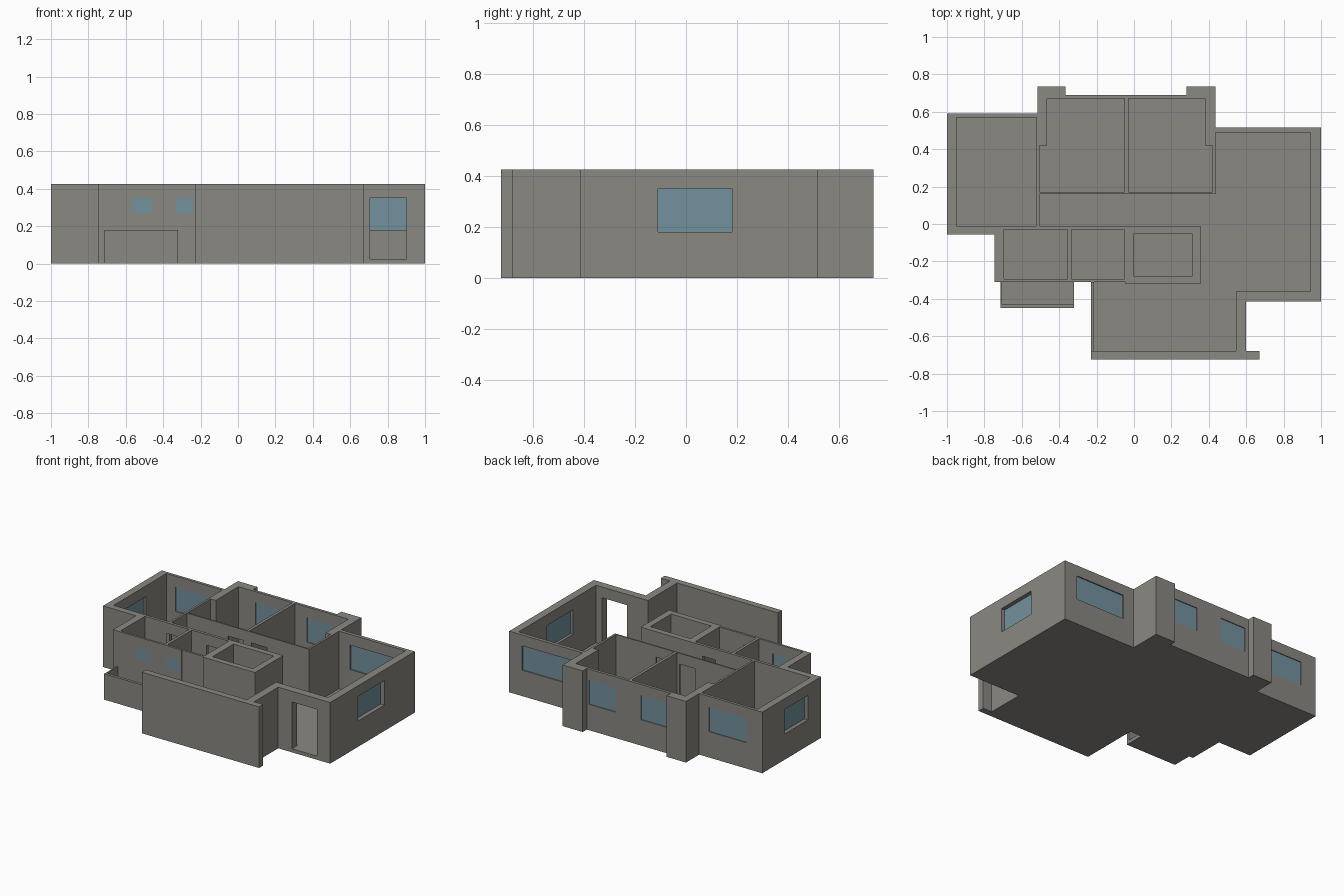
import bpy, bmesh

cube = bpy.data.objects.get("Cube")
if cube:
    bpy.data.objects.remove(cube, do_unlink=True)

TOP, FLOOR, SILL, HEAD = 0.425, 0.025, 0.18, 0.35


def material(name, rgb):
    m = bpy.data.materials.new(name)
    m.use_nodes = True
    m.diffuse_color = (*rgb, 1)
    m.node_tree.nodes["Principled BSDF"].inputs["Base Color"].default_value = (*rgb, 1)
    return m


plaster = material("warm grey plaster", (0.255, 0.246, 0.223))
glass = material("blue glass", (0.17, 0.285, 0.34))


def rect(x0, x1, y0, y1):
    return [(x0, y0), (x1, y0), (x1, y1), (x0, y1)]


def prisms(name, parts, mat):
    """One object made of upright prisms, each given as (outline, bottom, top)."""
    bm = bmesh.new()
    for points, z0, z1 in parts:
        base = bm.faces.new([bm.verts.new((x, y, z0)) for x, y in points])
        new = bmesh.ops.extrude_face_region(bm, geom=[base])["geom"]
        verts = [v for v in new if isinstance(v, bmesh.types.BMVert)]
        bmesh.ops.translate(bm, verts=verts, vec=(0, 0, z1 - z0))
    bmesh.ops.recalc_face_normals(bm, faces=bm.faces)
    mesh = bpy.data.meshes.new(name)
    bm.to_mesh(mesh)
    bm.free()
    mesh.materials.append(mat)
    ob = bpy.data.objects.new(name, mesh)
    bpy.context.collection.objects.link(ob)
    return ob


def cut(target, parts):
    cutter = prisms("cutter", parts, plaster)
    cutter.hide_render = True
    mod = target.modifiers.new("cut", "BOOLEAN")
    mod.operation, mod.solver, mod.object = "DIFFERENCE", "EXACT", cutter
    bpy.context.view_layer.objects.active = target
    bpy.ops.object.modifier_apply(modifier=mod.name)
    bpy.data.objects.remove(cutter, do_unlink=True)


# Solid block with the outer plan of the home
house = prisms("house_walls", [([
    (-1, 0.59), (-0.515, 0.59), (-0.515, 0.735), (-0.365, 0.735), (-0.365, 0.69),
    (0.28, 0.69), (0.28, 0.735), (0.435, 0.735), (0.435, 0.515), (1, 0.515),
    (1, -0.415), (0.6, -0.415), (0.6, -0.68), (0.67, -0.68), (0.67, -0.725),
    (-0.23, -0.725), (-0.23, -0.31), (-0.745, -0.31), (-0.745, -0.055), (-1, -0.055),
], 0, TOP)], plaster)

# Rooms hollowed out from above
side_bedroom = rect(-0.95, -0.52, -0.01, 0.57)
back_bedroom = [(-0.465, 0.67), (-0.05, 0.67), (-0.05, 0.17),
                (-0.505, 0.17), (-0.505, 0.42), (-0.465, 0.42)]
middle_bedroom = [(-0.03, 0.67), (0.38, 0.67), (0.38, 0.42),
                  (0.42, 0.42), (0.42, 0.17), (-0.03, 0.17)]
bathroom = rect(-0.695, -0.355, -0.295, -0.03)
small_bathroom = rect(-0.335, -0.05, -0.295, -0.03)
shaft = rect(0, 0.31, -0.28, -0.05)
living_room = [(0.435, 0.49), (0.945, 0.49), (0.945, -0.36), (0.545, -0.36),
               (0.545, -0.68), (-0.215, -0.68), (-0.215, -0.31), (-0.045, -0.31),
               (-0.045, -0.32), (0.355, -0.32), (0.355, -0.01), (-0.505, -0.01),
               (-0.505, 0.16), (0.435, 0.16)]
cut(house, [(room, FLOOR, TOP + 0.1) for room in (
    side_bedroom, back_bedroom, middle_bedroom, bathroom,
    small_bathroom, shaft, living_room)])

# Windows: name, wall direction, start, end, wall centre, glass position, sill
windows = [
    ("living_back", "x", 0.52, 0.9, 0.503, 0.503, SILL),
    ("middle_bedroom", "x", 0.06, 0.262, 0.68, 0.68, SILL),
    ("back_bedroom", "x", -0.335, -0.138, 0.68, 0.68, SILL),
    ("side_bedroom_back", "x", -0.88, -0.59, 0.58, 0.58, SILL),
    ("living_side", "y", -0.11, 0.18, 0.973, 0.968, SILL),
    ("side_bedroom_side", "y", 0.09, 0.345, -0.975, -0.97, SILL),
    ("bathroom", "x", -0.57, -0.46, -0.303, -0.306, 0.27),
    ("small_bathroom", "x", -0.334, -0.235, -0.303, -0.306, 0.27),
]


def strip(axis, a, b, centre, half):
    if axis == "x":
        return rect(a, b, centre - half, centre + half)
    return rect(centre - half, centre + half, a, b)


openings = [(strip(axis, a, b, wall, 0.04), sill, HEAD)
            for _, axis, a, b, wall, _, sill in windows]

# Doors: wall direction, start, end, wall centre
doors = [
    ("x", 0.705, 0.9, -0.388),
    ("x", -0.19, -0.07, 0.165),
    ("x", -0.01, 0.11, 0.165),
    ("x", -0.53, -0.43, -0.02),
    ("x", -0.22, -0.12, -0.02),
    ("y", 0.005, 0.13, -0.512),
]
openings += [(strip(axis, a, b, wall, 0.04), FLOOR, HEAD) for axis, a, b, wall in doors]

# Open side of the living room above a low wall
openings.append((rect(-0.26, -0.2, -0.68, -0.312), SILL, TOP + 0.1))
cut(house, openings)

for name, axis, a, b, _, pane, sill in windows:
    prisms(name + "_window_glass", [(strip(axis, a, b, pane, 0.004), sill, HEAD)], glass)

# Balcony
prisms("balcony_floor", [(rect(-0.705, -0.32, -0.43, -0.31), 0, FLOOR)], plaster)
prisms("balcony_front_parapet", [(rect(-0.715, -0.32, -0.45, -0.43), 0, SILL)], plaster)
prisms("balcony_side_parapet", [(rect(-0.715, -0.705, -0.43, -0.31), 0, SILL)], plaster)
